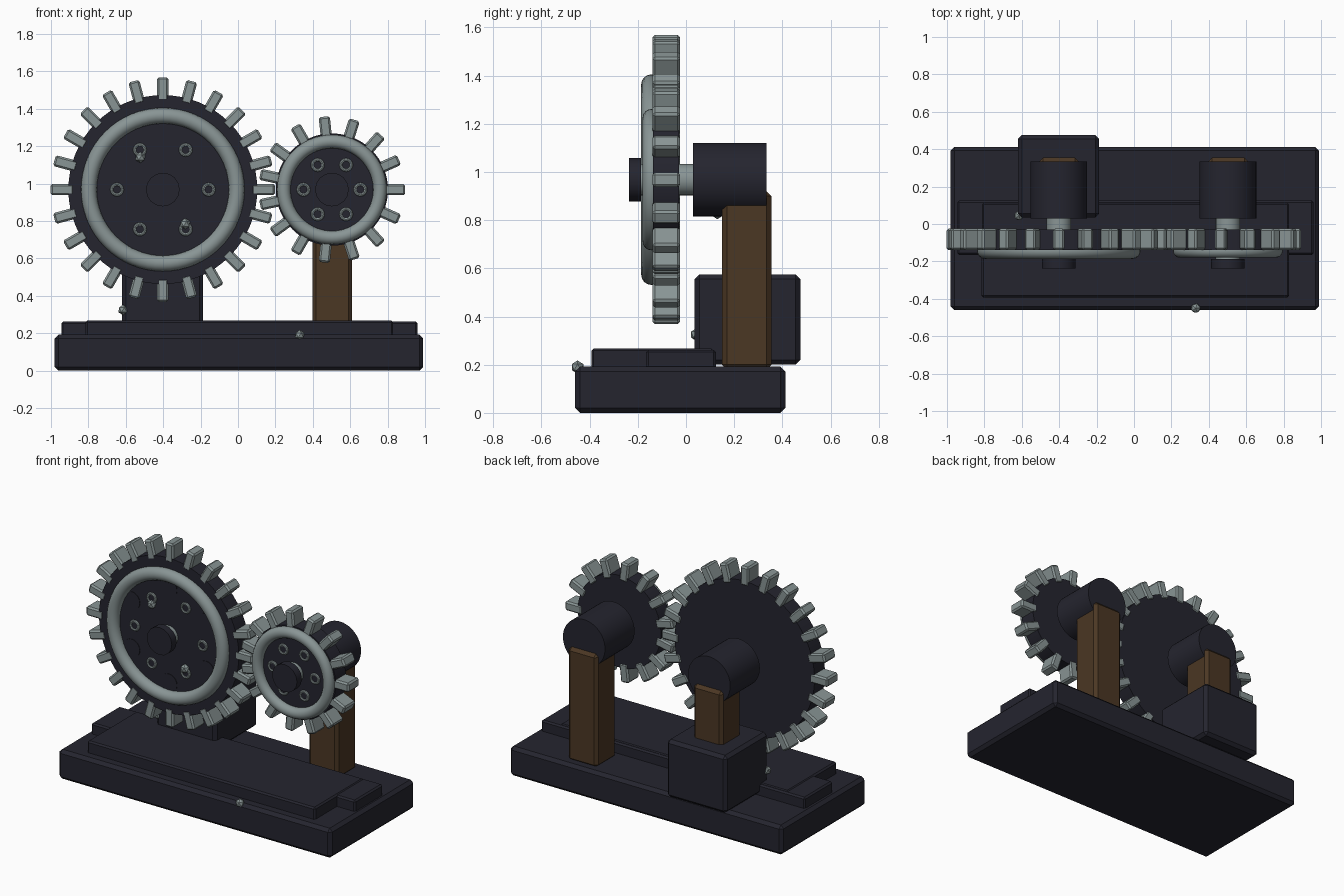
import bpy, bmesh, math
from mathutils import Matrix, Vector

old = bpy.data.objects.get("Cube")
if old:
    bpy.data.objects.remove(old, do_unlink=True)


def material(name, rgb):
    m = bpy.data.materials.new(name)
    m.use_nodes = True
    col = (*rgb, 1)
    m.diffuse_color = col
    m.node_tree.nodes["Principled BSDF"].inputs["Base Color"].default_value = col
    return m


DARK = material("dark iron", (0.018, 0.018, 0.028))
STEEL = material("grey steel", (0.25, 0.30, 0.30))
WOOD = material("brown wood", (0.07, 0.038, 0.017))

AXLE_Z = 0.968
FACE_Y = Matrix.Rotation(math.pi / 2, 4, 'X')   # turns the z axis onto -y


def finish(name, bm, mat, smooth=True):
    mesh = bpy.data.meshes.new(name)
    bmesh.ops.recalc_face_normals(bm, faces=bm.faces)
    bm.to_mesh(mesh)
    bm.free()
    ob = bpy.data.objects.new(name, mesh)
    bpy.context.collection.objects.link(ob)
    mesh.materials.append(mat)
    if smooth:
        bpy.ops.object.select_all(action='DESELECT')
        ob.select_set(True)
        bpy.context.view_layer.objects.active = ob
        bpy.ops.object.shade_smooth_by_angle(angle=math.radians(35))
    return ob


def box(name, lo, hi, mat, bevel=0.02):
    lo, hi = Vector(lo), Vector(hi)
    bm = bmesh.new()
    bmesh.ops.create_cube(bm, size=1, matrix=Matrix.Translation((lo + hi) / 2)
                          @ Matrix.Diagonal((*(hi - lo), 1)))
    bmesh.ops.bevel(bm, geom=bm.edges[:], offset=bevel, segments=1, affect='EDGES')
    return finish(name, bm, mat, False)


def add_rod(bm, x, z, r, y0, y1, sides=32):
    bmesh.ops.create_cone(bm, cap_ends=True, segments=sides, radius1=r, radius2=r,
                          depth=y1 - y0,
                          matrix=Matrix.Translation((x, (y0 + y1) / 2, z)) @ FACE_Y)


def rod(name, x, r, y0, y1, mat, sides=32):
    bm = bmesh.new()
    add_rod(bm, x, AXLE_Z, r, y0, y1, sides)
    return finish(name, bm, mat)


def add_ring(bm, centre, major, minor, n=48, m=12):
    rows = []
    for i in range(n):
        a = math.tau * i / n
        row = []
        for j in range(m):
            b = math.tau * j / m
            r = major + minor * math.cos(b)
            row.append(bm.verts.new(Vector(centre) + Vector(
                (r * math.cos(a), minor * math.sin(b), r * math.sin(a)))))
        rows.append(row)
    for i in range(n):
        p, q = rows[i], rows[(i + 1) % n]
        for j in range(m):
            k = (j + 1) % m
            bm.faces.new((p[j], q[j], q[k], p[k]))


def polar(x, r, a):
    return x + r * math.cos(a), AXLE_Z + r * math.sin(a)


def gear(side, x, disc_r, tip_r, teeth, ring_r, ring_w, bolt_r, phase):
    rod(side + "_gear_disc", x, disc_r, -0.138, -0.03, DARK, 64)

    # radial teeth
    bm = bmesh.new()
    for i in range(teeth):
        a = phase + math.tau * i / teeth
        part = bmesh.new()
        root = disc_r - 0.03
        bmesh.ops.create_cube(part, size=1, matrix=Matrix.Diagonal((tip_r - root, 0.115, 0.06, 1)))
        bmesh.ops.bevel(part, geom=part.edges[:], offset=0.01, segments=1, affect='EDGES')
        cx, cz = polar(x, (tip_r + root) / 2, a)
        part.transform(Matrix.Translation((cx, -0.082, cz)) @ Matrix.Rotation(-a, 4, 'Y'))
        tmp = bpy.data.meshes.new("tooth")
        part.to_mesh(tmp)
        part.free()
        bm.from_mesh(tmp)
        bpy.data.meshes.remove(tmp)
    finish(side + "_gear_teeth", bm, STEEL, False)

    # raised rim ring
    bm = bmesh.new()
    add_ring(bm, (x, -0.144, AXLE_Z), ring_r, ring_w, 64, 16)
    finish(side + "_gear_rim", bm, STEEL)

    # bolt collars with dark centres
    collars, centres = bmesh.new(), bmesh.new()
    for i in range(6):
        cx, cz = polar(x, bolt_r, math.tau * i / 6)
        add_ring(collars, (cx, -0.14, cz), 0.028, 0.009, 16, 8)
        add_rod(centres, cx, cz, 0.024, -0.143, -0.12, 12)
    finish(side + "_bolt_collars", collars, STEEL)
    finish(side + "_bolt_centres", centres, DARK)

    # axle, front cap and rear bearing
    rod(side + "_axle", x, 0.065, -0.2, 0.05, STEEL)
    rod(side + "_axle_cap", x, 0.09, -0.237, -0.187, DARK, 16)
    rod(side + "_bearing", x, 0.152, 0.03, 0.335, DARK, 48)


def rivet(name, at, r=0.028):
    bm = bmesh.new()
    bmesh.ops.create_icosphere(bm, subdivisions=1, radius=r, matrix=Matrix.Translation(at))
    finish(name, bm, STEEL, False)


# base and stepped plates
box("base", (-0.98, -0.46, 0), (0.99, 0.412, 0.192), DARK)
box("wide_plate", (-0.945, -0.165, 0.18), (0.96, 0.125, 0.262), DARK, 0.01)
box("front_plate", (-0.815, -0.393, 0.18), (0.83, 0.115, 0.268), DARK, 0.01)

# motor box and bearing posts
box("motor_box", (-0.62, 0.035, 0.2), (-0.187, 0.475, 0.575), DARK)
box("right_post", (-0.507, 0.15, 0.5), (-0.295, 0.355, 0.92), WOOD)
box("left_post", (0.397, 0.15, 0.18), (0.61, 0.355, 0.92), WOOD)

# the meshing gear pair
gear("right", -0.402, 0.505, 0.6, 24, 0.395, 0.042, 0.245, 0)
gear("left", 0.502, 0.3, 0.392, 15, 0.257, 0.036, 0.114 * 4 / 3, 0)

# shallow lightening discs on the large gear
bm = bmesh.new()
for i in range(6):
    cx, cz = polar(-0.402, 0.31, math.tau * (i + 0.5) / 6)
    add_rod(bm, cx, cz, 0.06, -0.141, -0.135, 20)
finish("gear_face_discs", bm, DARK)

# loose rivets
rivet("base_rivet", (0.33, -0.45, 0.19))
rivet("box_rivet", (-0.615, 0.045, 0.325))
rivet("bearing_rivet", (0.48, 0.13, 0.828), 0.024)
rivet("upper_gear_rivet", (-0.522, -0.14, 1.14), 0.03)
rivet("lower_gear_rivet", (-0.283, -0.14, 0.785), 0.03)
